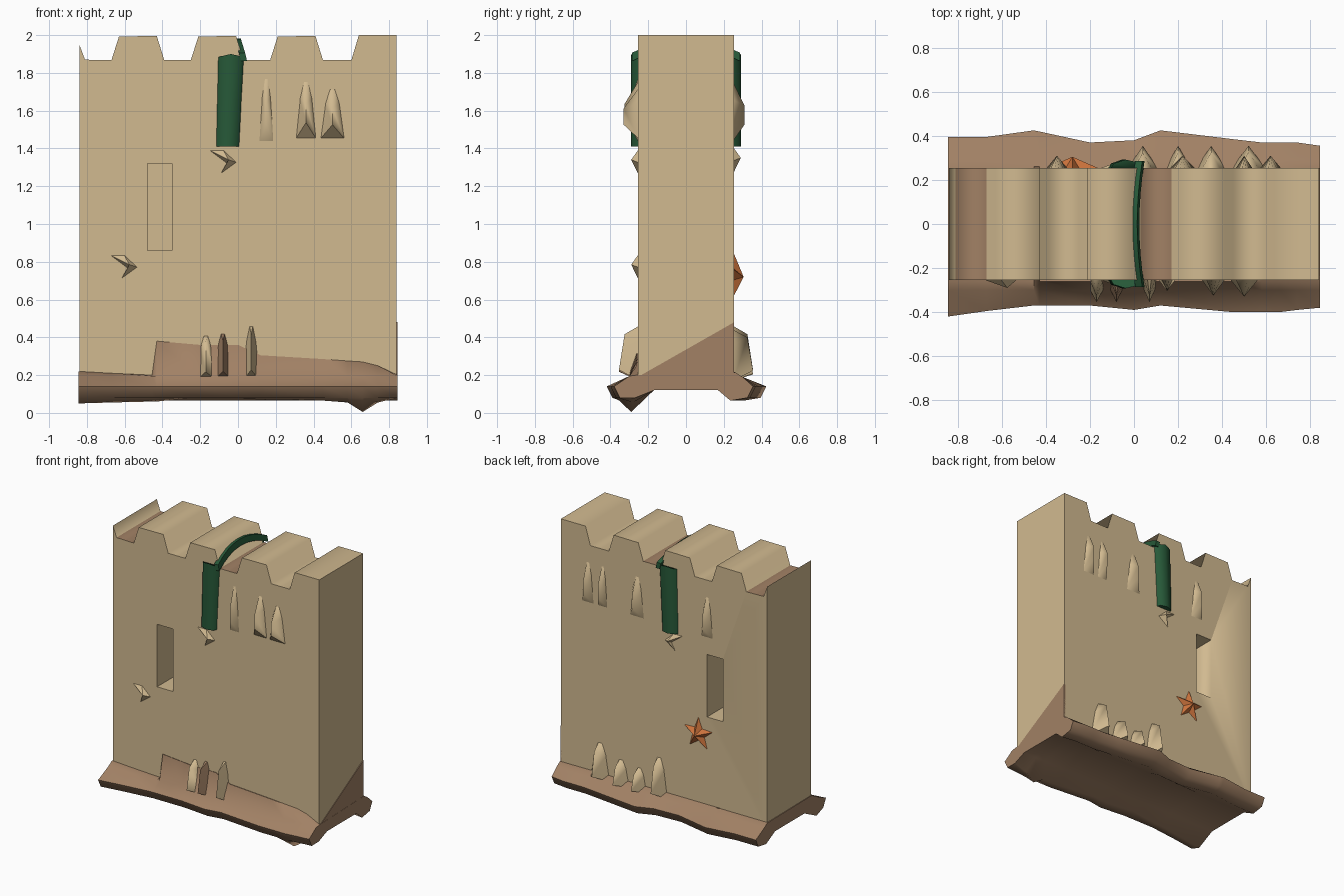
import bpy, bmesh
from math import radians, sin, cos, pi

cube = bpy.data.objects.get("Cube")
if cube:
    bpy.data.objects.remove(cube, do_unlink=True)


def material(name, rgb):
    m = bpy.data.materials.new(name)
    m.use_nodes = True
    m.diffuse_color = (*rgb, 1)
    bsdf = next(n for n in m.node_tree.nodes if n.type == 'BSDF_PRINCIPLED')
    bsdf.inputs["Base Color"].default_value = (*rgb, 1)
    bsdf.inputs["Roughness"].default_value = 0.9
    return m


SAND = material("dry sand", (0.64, 0.49, 0.28))
WET = material("wet sand", (0.36, 0.22, 0.13))
WEED = material("seaweed green", (0.02, 0.1, 0.04))
ORANGE = material("starfish orange", (0.6, 0.17, 0.045))

T = 0.255  # half thickness of the wall
W = 0.84   # half width of the wall


def build(name, verts, faces, mats, angle=60):
    """Mesh object with outward normals and smooth shading below an angle."""
    bm = bmesh.new()
    vs = [bm.verts.new(v) for v in verts]
    for f in faces:
        bm.faces.new([vs[i] for i in f])
    bmesh.ops.recalc_face_normals(bm, faces=bm.faces)
    me = bpy.data.meshes.new(name)
    bm.to_mesh(me)
    bm.free()
    for m in mats:
        me.materials.append(m)
    me.polygons.foreach_set("use_smooth", [True] * len(me.polygons))
    me.set_sharp_from_angle(angle=radians(angle))
    ob = bpy.data.objects.new(name, me)
    bpy.context.collection.objects.link(ob)
    return ob


def loft(name, rings, mats, angle=60, closed=True):
    """Bridge equal rings of points; closed rings also get end caps."""
    n = len(rings[0])
    verts = [p for r in rings for p in r]
    faces = [(k * n + i, k * n + (i + 1) % n, (k + 1) * n + (i + 1) % n, (k + 1) * n + i)
             for k in range(len(rings) - 1) for i in range(n if closed else n - 1)]
    if closed:
        faces += [tuple(range(n)), tuple(range(len(verts) - n, len(verts)))]
    return build(name, verts, faces, mats, angle)


# Wall with battlements: front outline extruded through the thickness
outline = [(W, 0.15), (-W, 0.15), (-W, 1.95), (-0.81, 1.87)]
for left in (-0.67, -0.25, 0.17):
    outline += [(left, 1.867), (left + 0.04, 1.993), (left + 0.24, 1.995), (left + 0.28, 1.867)]
outline += [(0.6, 1.867), (0.64, 2.0), (W, 2.0)]
wall = loft("battlement_wall", [[(x, y, z) for x, z in outline] for y in (-T, 0, T)],
            [SAND, WET], 80)
for p in wall.data.polygons:
    c = p.center
    if 1.85 < c.z < 1.9 and abs(p.normal.z) > 0.9 and (c.x < -0.7 or 0 < c.x < 0.2):
        p.material_index = 1


# Narrow window niches, cut into both faces
def box(name, lo, hi, mat):
    rings = [[(x, lo[1], lo[2]), (x, hi[1], lo[2]), (x, hi[1], hi[2]), (x, lo[1], hi[2])]
             for x in (lo[0], hi[0])]
    return loft(name, rings, [mat])


for s in (-1, 1):
    y0, y1 = sorted((s * 0.07, s * 0.4))
    cutter = box("niche_cutter", (-0.48, y0, 0.86), (-0.35, y1, 1.32), SAND)
    cutter.hide_render = True
    mod = wall.modifiers.new("niche", 'BOOLEAN')
    mod.operation, mod.solver, mod.object = 'DIFFERENCE', 'EXACT', cutter
    bpy.context.view_layer.objects.active = wall
    bpy.ops.object.modifier_apply(modifier=mod.name)
    bpy.data.objects.remove(cutter, do_unlink=True)

# Wavy wet footing: x, front reach, front bottom, front top, back reach
stations = [(-0.845, 0.42, 0.05, 0.22, 0.395), (-0.67, 0.395, 0.055, 0.21, 0.395),
            (-0.455, 0.37, 0.06, 0.2, 0.425), (-0.43, 0.37, 0.06, 0.38, 0.42),
            (-0.2, 0.37, 0.085, 0.36, 0.37), (0, 0.39, 0.08, 0.36, 0.38),
            (0.12, 0.37, 0.07, 0.305, 0.425), (0.45, 0.4, 0.065, 0.285, 0.385),
            (0.58, 0.4, 0.055, 0.275, 0.37), (0.66, 0.4, 0.005, 0.27, 0.37),
            (0.74, 0.39, 0.055, 0.25, 0.37), (0.845, 0.38, 0.08, 0.2, 0.355)]
rings = []
for x, f, zb, zt, b in stations:
    rings.append([(x, -T - 0.006, zt), (x, -0.3, 0.195), (x, -f, 0.14), (x, -f + 0.03, 0.08),
                  (x, -f + 0.11, zb), (x, -0.17, 0.12), (x, 0.17, 0.12), (x, b - 0.12, 0.065),
                  (x, b - 0.03, 0.08), (x, b, 0.14), (x, 0.3, 0.19), (x, T + 0.006, 0.215)])
loft("wet_footing", rings, [WET], 70)

# Damp triangle on the left end
damp = [(-T, 0.19), (T, 0.19), (T, 0.48)]
loft("damp_end_patch", [[(x, y, z) for y, z in damp] for x in (W - 0.01, W + 0.004)], [WET])


# Drips of sand clinging to the faces
def drip(name, x, side, z0, z1, w, depth, mat=SAND, low=0.28, high=0.6, top=0.0):
    h, y, out = z1 - z0, side * (T - 0.005), side * (T + depth)
    verts = [(x - w, y, z0), (x + w, y, z0), (x + w * 0.6, y, z1 - h * 0.3),
             (x + w * 0.2, y, z1), (x - w * 0.2, y, z1), (x - w * 0.6, y, z1 - h * 0.3),
             (x, out, z0 + h * low), (x, side * (T + depth * (1 - top)), z0 + h * high)]
    build(name, verts, [(0, 1, 6), (1, 2, 7, 6), (2, 3, 7), (3, 4, 7), (4, 5, 7), (5, 0, 6, 7)],
          [mat], 70)


for x, z0, z1, w, d in ((0.15, 1.43, 1.78, 0.04, 0.05), (0.36, 1.45, 1.76, 0.055, 0.07),
                        (0.5, 1.45, 1.72, 0.065, 0.075)):
    drip("front_sand_drip", x, -1, z0, z1, w, d)
for x, w in ((0.62, 0.05), (0.5, 0.04), (0.22, 0.06), (-0.35, 0.05)):
    drip("back_sand_drip", x, 1, 1.44, 1.75, w, 0.055)
for x, w, z, mat in ((-0.17, 0.055, 0.41, SAND), (-0.08, 0.05, 0.42, WET), (0.07, 0.045, 0.46, SAND)):
    drip("front_foot_drip", x, -1, 0.17, z, w, 0.1, mat, 0.2, 0.85, 0.3)
for x, w, z in ((0.52, 0.08, 0.44), (0.35, 0.07, 0.36), (0.2, 0.06, 0.34), (0.04, 0.07, 0.46)):
    drip("back_foot_drip", x, 1, 0.17, z, w, 0.1, SAND, 0.2, 0.85, 0.3)


# Flat-backed outlines raised to one peak: starfish and shell chips
def peaked(name, points, side, peak, height, mat):
    n = len(points)
    verts = [(x, side * (T - 0.004), z) for x, z in points]
    verts.append((peak[0], side * (T + height), peak[1]))
    build(name, verts, [(i, (i + 1) % n, n) for i in range(n)], [mat], 20)


def star_point(i):
    r, a = (0.055 if i % 2 else 0.13), pi / 2 + i * pi / 5
    return -0.28 + r * cos(a), 0.72 + r * sin(a)


peaked("starfish", [star_point(i) for i in range(10)], 1, (-0.28, 0.72), 0.05, ORANGE)

chip = [(-0.08, 0.07), (0, 0.07), (0.075, 0), (-0.015, -0.065), (0.02, -0.005)]
for x, z, side in ((-0.08, 1.325, -1), (-0.605, 0.77, -1), (-0.08, 1.335, 1)):
    peaked("shell_chip", [(x + dx, z + dz) for dx, dz in chip], side, (x + 0.03, z + 0.015),
           0.035, SAND)

# Seaweed: a bulging blade on each face joined by a ribbon over the battlement
for side, name in ((-1, "front_seaweed"), (1, "back_seaweed")):
    blade = []
    for z, left, right in ((1.41, -0.12, 0.01), (1.65, -0.115, 0.022), (1.88, -0.11, 0.035)):
        ring = []
        for t, d in ((0, -0.01), (0.12, 0.02), (0.5, 0.037), (0.88, 0.025), (1, -0.01)):
            lift = 0.02 * sin(pi * t) if z > 1.8 else 0
            ring.append((left + (right - left) * t, side * (T + d), z + lift))
        blade.append(ring)
    loft(name, blade, [WEED], 80)

ribbon = []
for i in range(9):
    t = i / 4 - 1
    z = 1.885 + 0.075 * (1 - t * t)
    x = -0.01 + (2.0 - z) * 0.31
    ribbon.append([(x - 0.02, t * 0.285, z + 0.02), (x + 0.012, t * 0.285, z + 0.022),
                   (x + 0.022, t * 0.285, z - 0.022), (x - 0.01, t * 0.285, z - 0.022)])
loft("seaweed_ribbon", ribbon, [WEED], 60)
